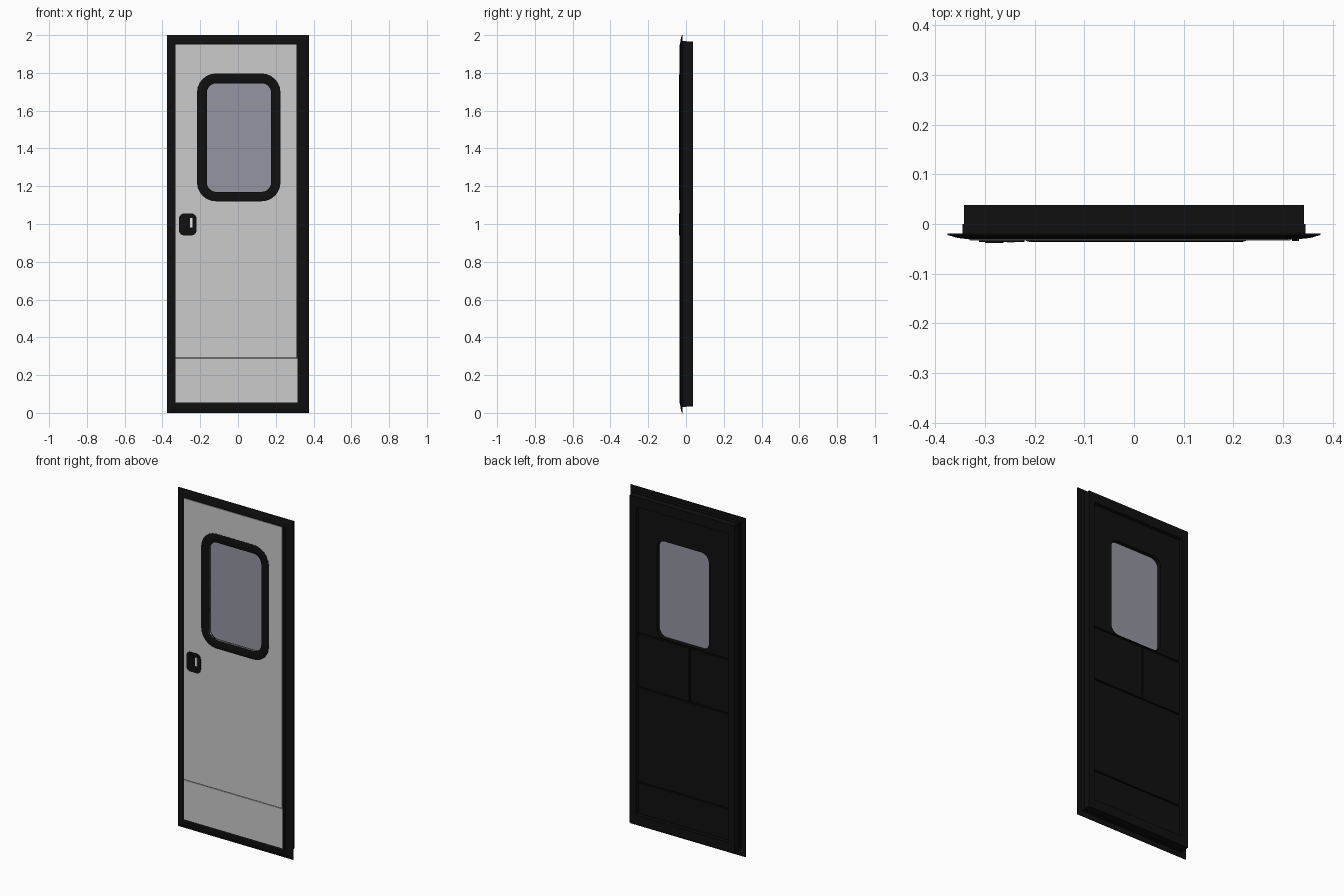
import bpy, bmesh, math

old = bpy.data.objects.get("Cube")
if old:
    bpy.data.objects.remove(old)


def material(name, rgb):
    m = bpy.data.materials.new(name)
    m.use_nodes = True
    m.diffuse_color = (*rgb, 1)
    m.node_tree.nodes["Principled BSDF"].inputs["Base Color"].default_value = (*rgb, 1)
    return m


BLACK = material("black trim", (0.005, 0.005, 0.005))
GREY = material("light grey skin", (0.6, 0.6, 0.6))
GLASS = material("tinted glass", (0.30, 0.30, 0.36))
WHITE = material("white inlay", (0.8, 0.8, 0.8))


def outline(x0, x1, z0, z1, r=0, steps=6):
    """Rectangle in the xz plane, with rounded corners if r > 0."""
    if r == 0:
        return [(x1, z1), (x0, z1), (x0, z0), (x1, z0)]
    pts = []
    corners = [(x1 - r, z1 - r), (x0 + r, z1 - r), (x0 + r, z0 + r), (x1 - r, z0 + r)]
    for i, (cx, cz) in enumerate(corners):
        for k in range(steps + 1):
            a = math.pi / 2 * (i + k / steps)
            pts.append((cx + r * math.cos(a), cz + r * math.sin(a)))
    return pts


def loft(name, loops, mat, closed=False):
    """Bridge outlines at given depths; closed makes a ring, otherwise cap the ends."""
    bm = bmesh.new()
    rows = [[bm.verts.new((x, y, z)) for x, z in pts] for pts, y in loops]
    pairs = list(zip(rows, rows[1:]))
    if closed:
        pairs.append((rows[-1], rows[0]))
    for a, b in pairs:
        n = len(a)
        for i in range(n):
            j = (i + 1) % n
            bm.faces.new((a[i], a[j], b[j], b[i]))
    if not closed:
        bm.faces.new(rows[0])
        bm.faces.new(rows[-1])
    bmesh.ops.recalc_face_normals(bm, faces=bm.faces)
    mesh = bpy.data.meshes.new(name)
    bm.to_mesh(mesh)
    bm.free()
    mesh.materials.append(mat)
    ob = bpy.data.objects.new(name, mesh)
    bpy.context.collection.objects.link(ob)
    return ob


def plate(name, rect, y0, y1, mat, r=0):
    return loft(name, [(outline(*rect, r), y0), (outline(*rect, r), y1)], mat)


def ring(name, outer, inner, y0, y1, mat, ro=0, ri=0):
    a, b = outline(*outer, ro), outline(*inner, ri)
    return loft(name, [(a, y0), (a, y1), (b, y1), (b, y0)], mat, True)


def cut(ob, cutter):
    mod = ob.modifiers.new("window opening", 'BOOLEAN')
    mod.operation = 'DIFFERENCE'
    mod.solver = 'EXACT'
    mod.object = cutter


OPENING = (-0.165, 0.175, 1.17, 1.745)
cutter = plate("window_cutter", OPENING, -0.1, 0.1, BLACK, 0.05)
cutter.hide_render = True
cutter.hide_viewport = True
cutter.display_type = 'WIRE'

# Outer trim flange: thin lip rising towards the door skin
loft("trim_flange", [
    (outline(-0.375, 0.375, 0, 2), -0.019),
    (outline(-0.375, 0.375, 0, 2), -0.022),
    (outline(-0.355, 0.355, 0.02, 1.98), -0.028),
    (outline(-0.33, 0.325, 0.045, 1.955), -0.031),
    (outline(-0.31, 0.31, 0.06, 1.94), -0.026),
    (outline(-0.345, 0.345, 0.032, 1.968), -0.02)], BLACK, True)

# Jamb behind the flange, with a small step
ring("jamb_front", (-0.345, 0.345, 0.032, 1.97), (-0.3, 0.3, 0.09, 1.91), -0.025, 0, BLACK)
ring("jamb_back", (-0.342, 0.342, 0.035, 1.967), (-0.3, 0.3, 0.09, 1.91), 0, 0.038, BLACK)

# Door core and outside skins
core = plate("door_core", (-0.32, 0.312, 0.06, 1.94), -0.028, 0.01, BLACK)
cut(core, cutter)
skin = plate("upper_skin", (-0.33, 0.31, 0.292, 1.95), -0.033, -0.026, GREY)
cut(skin, cutter)
plate("lower_skin", (-0.33, 0.315, 0.055, 0.288), -0.033, -0.026, GREY)
plate("hinge_strip", (0.318, 0.332, 0.05, 1.95), -0.034, -0.026, BLACK)

# Inside panels separated by narrow grooves
G = 0.004
for name, rect in {
        "inner_upper_panel": (-0.3, 0.3, 1.16, 1.91),
        "inner_lock_panel": (-0.3, -0.04, 0.84, 1.16),
        "inner_middle_panel": (-0.04, 0.3, 0.84, 1.16),
        "inner_lower_panel": (-0.3, 0.3, 0.28, 0.84),
        "inner_kick_panel": (-0.3, 0.3, 0.09, 0.28)}.items():
    x0, x1, z0, z1 = rect
    panel = plate(name, (x0 + G, x1 - G, z0 + G, z1 - G), 0.008, 0.022, BLACK)
    if name == "inner_upper_panel":
        cut(panel, cutter)

# Window: pane and raised rounded surround
plate("window_glass", (-0.17, 0.18, 1.165, 1.75), -0.022, -0.002, GLASS, 0.055)
outer, inner = (-0.217, 0.225, 1.12, 1.797), OPENING
surround = loft("window_surround", [
    (outline(*outer, 0.1), -0.03),
    (outline(*outer, 0.1), -0.034),
    (outline(-0.21, 0.218, 1.127, 1.79, 0.093), -0.036),
    (outline(-0.172, 0.182, 1.163, 1.752, 0.057), -0.036),
    (outline(*inner, 0.05), -0.033),
    (outline(*inner, 0.05), -0.02)], BLACK, True)

# Latch: rounded plate, paddle and pale inlay
plate("latch_plate", (-0.312, -0.22, 0.94, 1.055), -0.036, -0.03, BLACK, 0.025)
plate("latch_paddle", (-0.3, -0.262, 0.955, 1.04), -0.038, -0.034, BLACK, 0.01)
plate("latch_inlay", (-0.255, -0.24, 0.982, 1.032), -0.0375, -0.035, WHITE)

# Smooth the rounded corners only
for ob in bpy.data.objects:
    if ob.name in {"window_surround", "window_glass", "latch_plate", "latch_paddle"}:
        bpy.ops.object.select_all(action='DESELECT')
        ob.select_set(True)
        bpy.context.view_layer.objects.active = ob
        bpy.ops.object.shade_smooth_by_angle(angle=math.radians(30))
